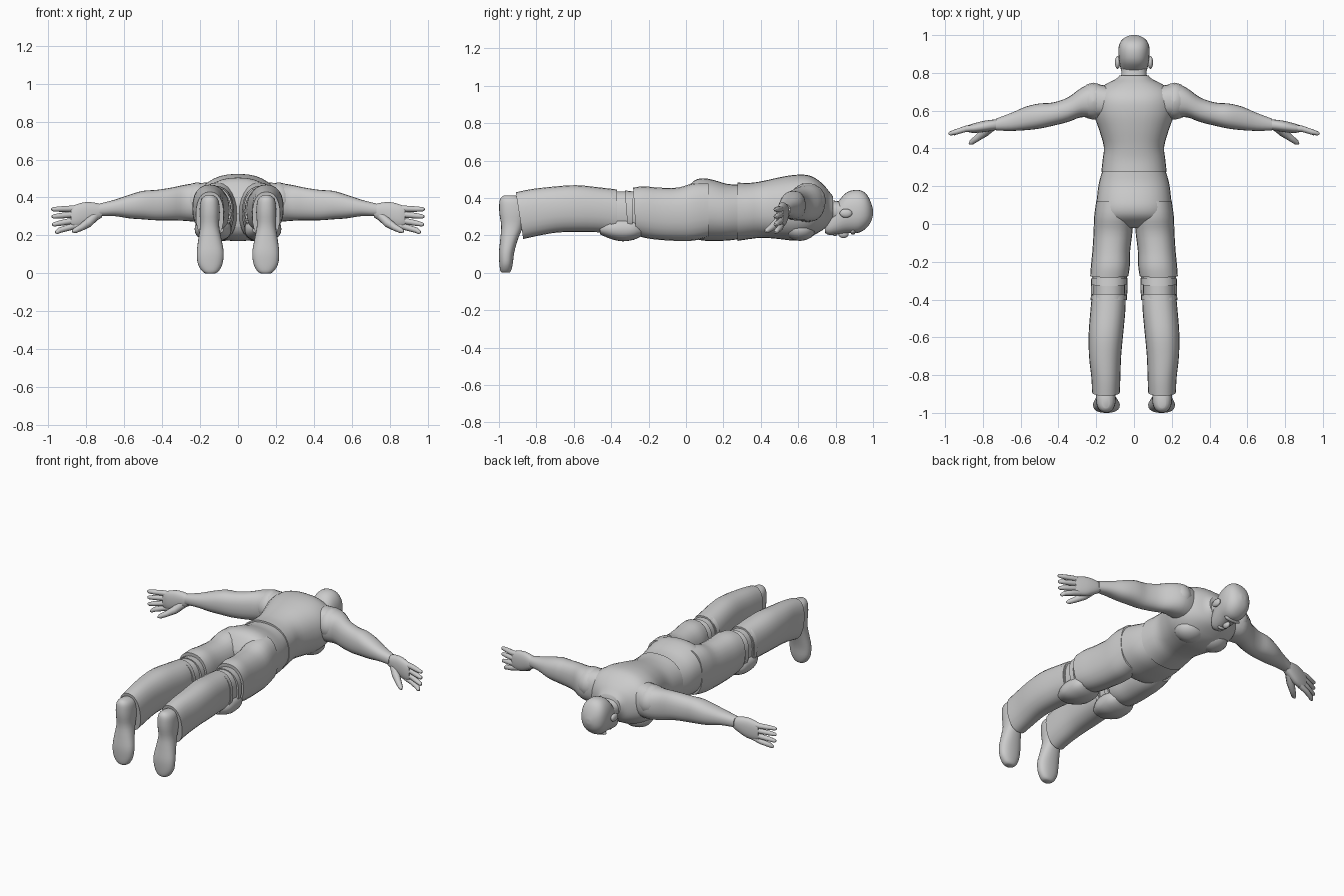
import bpy, math
from mathutils import Vector

grey = bpy.data.materials.new("plain grey")
grey.diffuse_color = (0.6, 0.6, 0.6, 1)


def finish(name, verts, faces, mirror=False, angle=40):
    me = bpy.data.meshes.new(name)
    me.from_pydata(verts, [], faces)
    me.materials.append(grey)
    ob = bpy.data.objects.new(name, me)
    bpy.context.collection.objects.link(ob)
    bpy.ops.object.select_all(action='DESELECT')
    bpy.context.view_layer.objects.active = ob
    ob.select_set(True)
    bpy.ops.object.mode_set(mode='EDIT')
    bpy.ops.mesh.select_all(action='SELECT')
    bpy.ops.mesh.normals_make_consistent(inside=False)
    bpy.ops.object.mode_set(mode='OBJECT')
    bpy.ops.object.shade_smooth_by_angle(angle=math.radians(angle))
    if mirror:
        ob.modifiers.new("mirror", 'MIRROR').use_mirror_merge = False
    return ob


def loft(name, axis, secs, mirror=False, power=2.3, n=24, steps=3, slant=0):
    """Skin over sections (position, a0, a1, b0, b1), eased between them.
    axis y: a=x b=z, axis x: a=y b=z, axis z: a=x b=y."""
    rows = []
    for i in range(len(secs) - 1):
        p = [secs[max(i - 1, 0)], secs[i], secs[i + 1], secs[min(i + 2, len(secs) - 1)]]
        for s in range(steps):
            t = s / steps
            rows.append([0.5 * (2 * b + (c - a) * t + (2 * a - 5 * b + 4 * c - d) * t * t
                                + (3 * b - a - 3 * c + d) * t ** 3) for a, b, c, d in zip(*p)])
    rows.append(secs[-1])
    verts, faces = [], []
    for k, (q, a0, a1, b0, b1) in enumerate(rows):
        for j in range(n):
            w = 2 * math.pi * j / n
            c, s = math.cos(w), math.sin(w)
            a = (a0 + a1) / 2 + (a1 - a0) / 2 * math.copysign(abs(c) ** (2 / power), c)
            h = (b1 - b0) / 2 * math.copysign(abs(s) ** (2 / power), s)
            b = (b0 + b1) / 2 + h
            qq = q + slant * h * k / (len(rows) - 1)
            verts.append({'x': (qq, a, b), 'y': (a, qq, b), 'z': (a, b, qq)}[axis])
    for k in range(len(rows) - 1):
        for j in range(n):
            m = (j + 1) % n
            faces.append((k * n + j, k * n + m, k * n + n + m, k * n + n + j))
    faces += [tuple(range(n))[::-1], tuple(range(len(verts) - n, len(verts)))]
    return finish(name, verts, faces, mirror)


def ball(name, loc, size, mirror=False, n=16):
    verts, faces = [], []
    for i in range(n // 2 + 1):
        p = math.pi * min(max(i / (n // 2), 0.01), 0.99)
        for j in range(n):
            w = 2 * math.pi * j / n
            v = (math.sin(p) * math.cos(w), math.sin(p) * math.sin(w), math.cos(p))
            verts.append([loc[k] + size[k] * v[k] for k in range(3)])
            if i:
                m = (j + 1) % n
                faces.append(((i - 1) * n + j, (i - 1) * n + m, i * n + m, i * n + j))
    faces += [tuple(range(n)), tuple(range(len(verts) - n, len(verts)))]
    return finish(name, verts, faces, mirror)


def tube(name, pts, radii, n=10):
    """Mirrored tapered digit through the given points."""
    pts = [Vector(p) for p in pts]
    verts, faces = [], []
    for k, p in enumerate(pts):
        d = (pts[min(k + 1, len(pts) - 1)] - pts[max(k - 1, 0)]).normalized()
        u = d.cross(Vector((0, 1, 0.2))).normalized()
        v = d.cross(u)
        for j in range(n):
            w = 2 * math.pi * j / n
            verts.append(p + radii[k] * (u * math.cos(w) + v * math.sin(w)))
            if k:
                m = (j + 1) % n
                faces.append(((k - 1) * n + j, (k - 1) * n + m, k * n + m, k * n + j))
    faces += [tuple(range(n)), tuple(range(len(verts) - n, len(verts)))]
    return finish(name, verts, faces, True)


# Shirt, with hem at the waist and a narrow collar
loft("shirt", 'y', [
    (.275, -.173, .173, .17, .482), (.34, -.166, .166, .18, .48), (.41, -.16, .16, .187, .49),
    (.50, -.185, .185, .18, .51), (.58, -.212, .212, .172, .523), (.65, -.215, .215, .185, .522),
    (.70, -.20, .20, .21, .50), (.74, -.15, .15, .235, .465), (.765, -.10, .10, .26, .435),
    (.785, -.078, .078, .285, .41)], n=32)
ball("chest_muscle", (.085, .61, .235), (.095, .085, .065), True)
ball("shoulder", (.215, .65, .385), (.082, .098, .095), True)

# Trousers
loft("trouser_seat", 'y', [
    (.29, -.165, .165, .18, .47), (.22, -.185, .185, .172, .475), (.15, -.195, .195, .17, .495),
    (.09, -.20, .20, .172, .505), (.04, -.195, .195, .185, .49), (.0, -.17, .17, .215, .44),
    (-.02, -.12, .12, .25, .40)], n=32)
loft("thigh", 'y', [
    (.12, .01, .20, .19, .48), (.04, .004, .211, .172, .478), (-.04, .008, .214, .17, .455),
    (-.14, .02, .22, .175, .455), (-.22, .022, .228, .185, .462), (-.275, .03, .232, .20, .455)],
    True, slant=-.06)
loft("shin", 'y', [
    (-.37, .045, .222, .205, .445), (-.45, .045, .23, .215, .455), (-.58, .057, .24, .218, .468),
    (-.70, .068, .238, .215, .46), (-.81, .072, .226, .197, .447), (-.89, .075, .222, .18, .43)],
    True, slant=-.16)

# Knees: inner sleeve, two straps and a front pad
loft("knee_sleeve", 'y', [(-.25, .045, .215, .21, .435), (-.40, .05, .215, .21, .435)], True)
loft("knee_strap", 'y', [(-.285, .034, .226, .205, .435), (-.318, .034, .228, .20, .44)], True, slant=-.08)
loft("lower_strap", 'y', [(-.375, .038, .228, .205, .44), (-.402, .038, .23, .205, .448)], True)
loft("knee_pad", 'y', [
    (-.24, .06, .20, .195, .27), (-.28, .038, .222, .176, .29), (-.34, .034, .228, .168, .30),
    (-.40, .042, .224, .18, .29), (-.46, .075, .195, .205, .27)], True)

# Shoes: soles face backward, toes hang down
loft("shoe", 'z', [
    (0, .12, .17, -.985, -.945), (.012, .102, .188, -.993, -.935), (.05, .082, .211, -.998, -.926),
    (.11, .075, .217, -1.0, -.918), (.18, .087, .209, -.993, -.898), (.25, .099, .20, -.988, -.87),
    (.32, .096, .202, -.998, -.85), (.375, .10, .198, -.998, -.86), (.40, .112, .186, -.99, -.88),
    (.412, .13, .168, -.975, -.91)], True)
loft("ankle", 'y', [(-.82, .10, .20, .25, .40), (-.95, .10, .20, .27, .40)], True)

# Arms
loft("arm", 'x', [
    (.14, .56, .73, .27, .48), (.22, .56, .742, .272, .475), (.28, .565, .72, .277, .467),
    (.35, .54, .67, .28, .452), (.43, .52, .643, .28, .44), (.50, .505, .638, .285, .435),
    (.57, .497, .622, .29, .415), (.65, .493, .588, .302, .388), (.73, .495, .558, .302, .368)], True)

# Hands: palm, four fingers and a thumb
loft("palm", 'x', [
    (.715, .50, .552, .296, .362), (.75, .494, .552, .275, .372), (.80, .486, .545, .25, .376),
    (.85, .482, .532, .242, .364), (.88, .487, .522, .248, .352)], True)
for name, z0, z1, tip in (("index_finger", .258, .217, .962), ("middle_finger", .284, .258, .978),
                          ("ring_finger", .314, .30, .98), ("little_finger", .342, .338, .982)):
    tube(name, [(.84, .508, z0), (.89, .504, z0 + (z1 - z0) * .4), (.94, .488, z0 + (z1 - z0) * .75),
                (tip - .008, .479, z1), (tip, .476, z1)], [.018, .0165, .0145, .011, .005])
tube("thumb", [(.755, .515, .30), (.79, .485, .265), (.83, .455, .24), (.86, .432, .225),
               (.872, .424, .22)], [.025, .024, .018, .014, .005])

# Head facing down
loft("neck", 'y', [(.72, -.08, .08, .28, .43), (.78, -.068, .068, .275, .388), (.86, -.066, .066, .27, .38)])
loft("head", 'y', [
    (.742, -.028, .028, .215, .25), (.765, -.05, .05, .202, .31), (.81, -.067, .067, .205, .375),
    (.86, -.078, .078, .212, .43), (.92, -.083, .083, .213, .443), (.96, -.074, .074, .235, .425),
    (.985, -.052, .052, .265, .385), (.998, -.022, .022, .30, .345), (1.0, -.008, .008, .315, .33)], n=28)
ball("nose", (0, .842, .208), (.016, .028, .023))
ball("lips", (0, .797, .207), (.026, .012, .012))
ball("brow", (0, .893, .219), (.058, .014, .016))
ball("ear", (.087, .855, .318), (.014, .034, .024), True)
